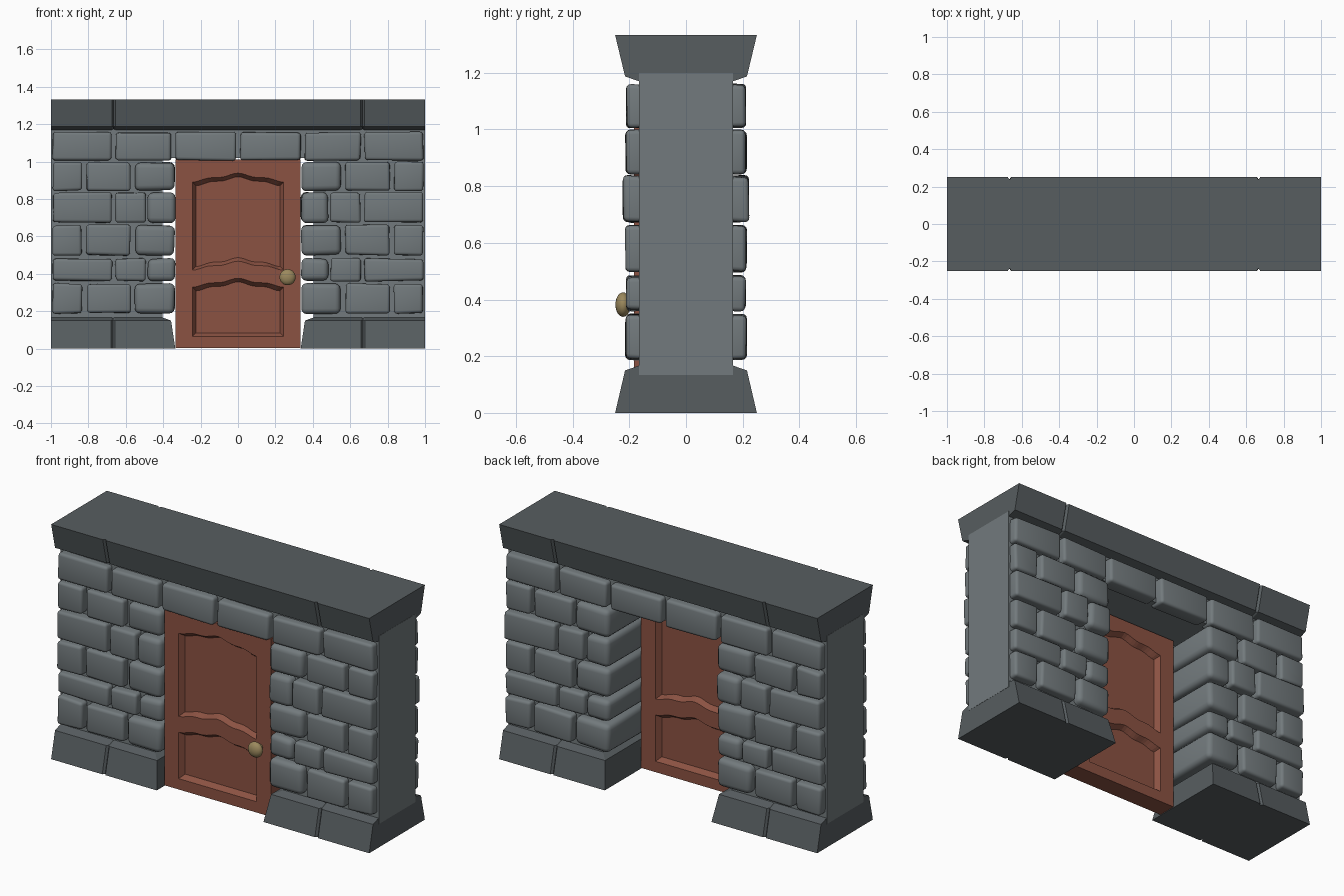
import bpy, bmesh, math, random
from math import cos, pi, radians
from mathutils import Vector, Matrix

if "Cube" in bpy.data.objects:
    bpy.data.objects.remove(bpy.data.objects["Cube"])

random.seed(4)


def material(name, color):
    m = bpy.data.materials.new(name)
    m.diffuse_color = (*color, 1)
    m.use_nodes = True
    m.node_tree.nodes["Principled BSDF"].inputs["Base Color"].default_value = m.diffuse_color
    return m


STONE = material("stone", (0.17, 0.195, 0.205))
DARK = material("dark_stone", (0.095, 0.11, 0.117))
WOOD = material("door_wood", (0.26, 0.085, 0.055))
BRASS = material("brass", (0.33, 0.25, 0.11))


def finish(bm, name, mat, smooth=None):
    bmesh.ops.recalc_face_normals(bm, faces=bm.faces[:])
    me = bpy.data.meshes.new(name)
    bm.to_mesh(me)
    bm.free()
    ob = bpy.data.objects.new(name, me)
    bpy.context.collection.objects.link(ob)
    me.materials.append(mat)
    if smooth:
        bpy.ops.object.select_all(action='DESELECT')
        ob.select_set(True)
        bpy.context.view_layer.objects.active = ob
        bpy.ops.object.shade_smooth_by_angle(angle=radians(smooth))
    return ob


def loft(rings):
    """Closed solid through rings with equal point counts."""
    bm = bmesh.new()
    loops = [[bm.verts.new(p) for p in r] for r in rings]
    n = len(loops[0])
    for a, b in zip(loops, loops[1:]):
        for i in range(n):
            bm.faces.new((a[i], a[(i + 1) % n], b[(i + 1) % n], b[i]))
    bm.faces.new(loops[0])
    bm.faces.new(loops[-1])
    return bm


def course(x0, x1, y, z, notches):
    """Rectangular footprint with small V joints in its long sides."""
    front = [(x0, -y, z)]
    for n in notches:
        front += [(n - 0.01, -y, z), (n, -y + 0.013, z), (n + 0.01, -y, z)]
    front.append((x1, -y, z))
    return front + [(px, -py, z) for px, py, _ in reversed(front)]


# Wall core: upside-down U around the doorway
outline = [(-1, 0.133), (-0.405, 0.133), (-0.405, 1.02), (0.405, 1.02),
           (0.405, 0.133), (1, 0.133), (1, 1.2), (-1, 1.2)]
finish(loft([[(x, y, z) for x, z in outline] for y in (-0.165, 0.165)]), "wall_core", STONE)

# Flared cap along the top
finish(loft([course(-0.999, 0.999, y, z, (-0.665, 0.665))
             for y, z in ((0.165, 1.17), (0.215, 1.187), (0.25, 1.333))]), "top_cap", DARK)

# Flared plinths either side of the door
levels = ((0.335, 0.25, 0), (0.358, 0.215, 0.15), (0.405, 0.165, 0.167))
for s, side in ((-1, "left"), (1, "right")):
    rings = [[(s * px, py, pz) for px, py, pz in course(x, 0.999, y, z, (0.668,))]
             for x, y, z in levels]
    finish(loft(rings), side + "_plinth", DARK)


# Rounded stones
def stone(bm, x0, x1, y0, y1, z0, z1, bevel):
    part = bmesh.new()
    bmesh.ops.create_cube(part, size=1)
    for v in part.verts:
        j = lambda a: random.uniform(-a, a)
        v.co = Vector(((x0 + x1) / 2 + v.co.x * (x1 - x0) + j(0.004),
                       (y0 + y1) / 2 + v.co.y * (y1 - y0) + j(0.003),
                       (z0 + z1) / 2 + v.co.z * (z1 - z0) + j(0.005)))
        v.co.x = max(-0.995, min(0.995, v.co.x))
    bmesh.ops.bevel(part, geom=part.edges[:], offset=bevel, segments=3,
                    profile=0.5, affect='EDGES')
    tmp = bpy.data.meshes.new("tmp")
    part.to_mesh(tmp)
    part.free()
    bm.from_mesh(tmp)
    bpy.data.meshes.remove(tmp)


WIDE = ((0.34, 0.55), (0.575, 0.81), (0.835, 0.99))
NARROW = ((0.338, 0.483), (0.495, 0.655), (0.675, 0.99))
LINTEL = ((0.013, 0.335), (0.357, 0.655), (0.677, 0.99))
# bottom z, top z, outer depth, spans measured from the middle
rows = ((0.19, 0.347, 0.213, WIDE), (0.362, 0.482, 0.21, NARROW),
        (0.5, 0.66, 0.213, WIDE), (0.675, 0.835, 0.221, NARROW),
        (0.845, 0.997, 0.212, WIDE), (1.008, 1.157, 0.21, LINTEL))
facing, jamb = bmesh.new(), bmesh.new()
for z0, z1, d, spans in rows:
    for s in (-1, 1):
        for i, (a, b) in enumerate(spans):
            x0, x1 = sorted((s * a, s * b))
            if i == 0 and spans is not LINTEL:
                stone(jamb, x0, x1, -d, d, z0, z1, 0.028)
            else:
                stone(facing, x0, x1, -d, -0.12, z0, z1, 0.016)
                stone(facing, x0, x1, 0.12, d, z0, z1, 0.016)
finish(facing, "facing_stones", STONE, 40)
finish(jamb, "jamb_stones", STONE, 40)

# Door slab with wavy recessed panels on both faces
Y0, Y1 = -0.183, -0.075
slab = [(-0.335, 0.004), (0.335, 0.004), (0.335, 1.012), (-0.335, 1.012)]
door = finish(loft([[(x, y, z) for x, z in slab] for y in (Y0, Y1)]), "door", WOOD)


def wave(t):
    return 0.018 * (1 + cos(pi * t)) + 0.006 * cos(3 * pi * t)


def panel(y, inset, bottom, top, wavy_bottom):
    w, n = 0.245 - inset, 24
    ts = [-1 + 2 * i / n for i in range(n + 1)]
    low = [(t * w, y, bottom + inset + (wave(t) if wavy_bottom else 0)) for t in ts]
    high = [(t * w, y, top - inset + wave(t)) for t in reversed(ts)]
    return low + high


for face, out in ((Y0, -1), (Y1, 1)):
    for bottom, top, wavy in ((0.065, 0.335, False), (0.425, 0.897, True)):
        cutter = finish(loft([panel(face + out * 0.01, -0.006, bottom, top, wavy),
                              panel(face - out * 0.03, 0.02, bottom, top, wavy)]),
                        "panel_cutter", WOOD)
        cutter.hide_render = True
        mod = door.modifiers.new("panel", 'BOOLEAN')
        mod.operation, mod.solver, mod.object = 'DIFFERENCE', 'EXACT', cutter
        bpy.context.view_layer.objects.active = door
        bpy.ops.object.modifier_apply(modifier=mod.name)
        bpy.data.objects.remove(cutter)

# Knob and its stem
bm = bmesh.new()
bmesh.ops.create_uvsphere(bm, u_segments=24, v_segments=14, radius=1,
                          matrix=Matrix.Translation((0.265, -0.222, 0.382))
                          @ Matrix.Diagonal((0.043, 0.027, 0.043, 1)))
bmesh.ops.create_cone(bm, cap_ends=True, segments=20, radius1=0.02, radius2=0.015, depth=0.04,
                      matrix=Matrix.Translation((0.265, -0.195, 0.382))
                      @ Matrix.Rotation(pi / 2, 4, 'X'))
finish(bm, "door_knob", BRASS, 40)
